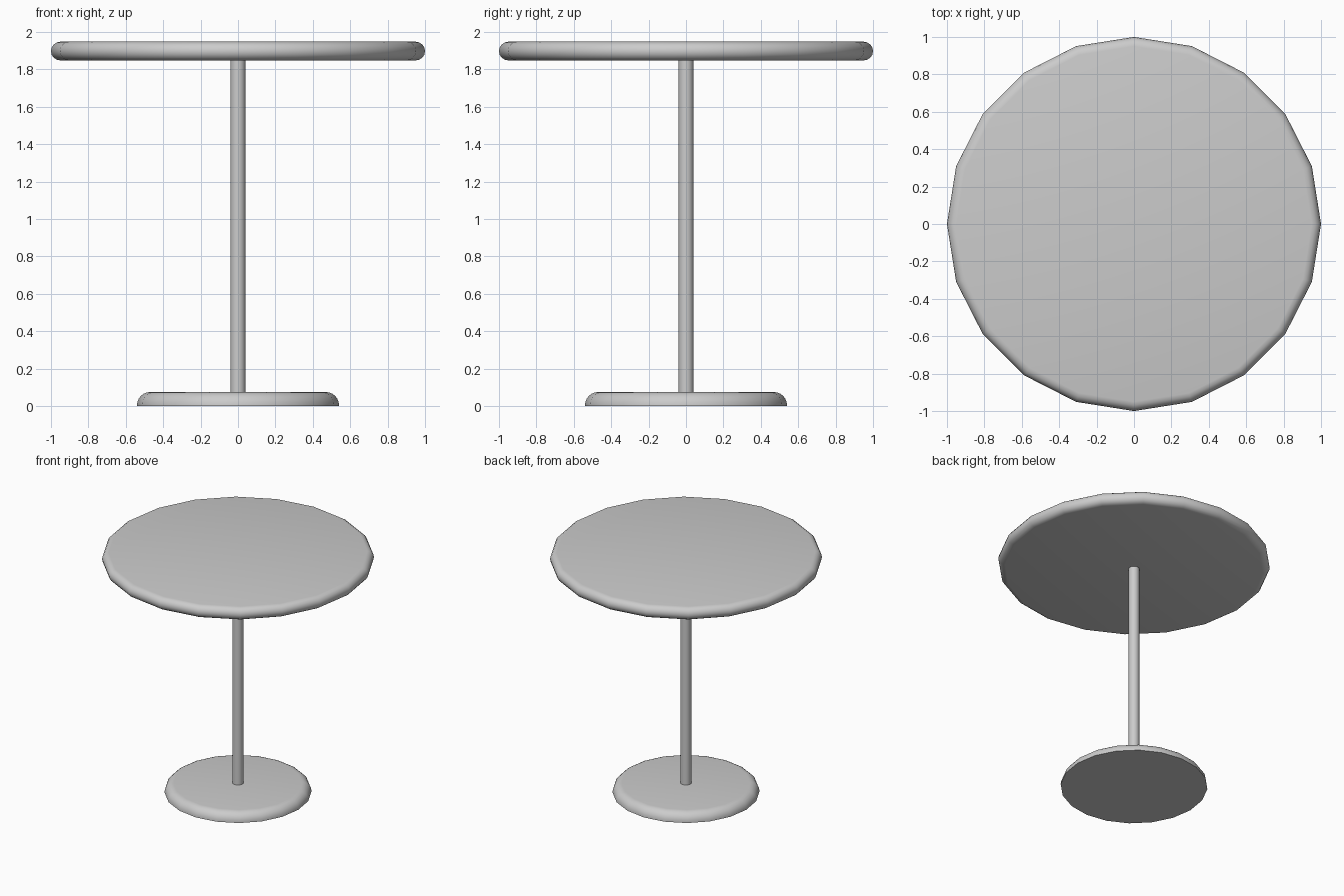
import bpy, bmesh
from math import sin, cos, pi, radians

if "Cube" in bpy.data.objects:
    bpy.data.objects.remove(bpy.data.objects["Cube"])


def arc(cx, cz, r, a0, a1, n):
    """Points on a quarter or half round, in (radius, height)."""
    angles = [radians(a0 + (a1 - a0) * i / n) for i in range(n + 1)]
    return [(cx + r * cos(a), cz + r * sin(a)) for a in angles]


def lathe(name, profile, sides=20):
    """Turn a bottom-to-top profile round the z axis and cap both ends."""
    bm = bmesh.new()
    rings = [[bm.verts.new((r * cos(2 * pi * i / sides), r * sin(2 * pi * i / sides), z))
              for i in range(sides)] for r, z in profile]
    for low, high in zip(rings, rings[1:]):
        for i in range(sides):
            j = (i + 1) % sides
            bm.faces.new((low[i], low[j], high[j], high[i]))
    bm.faces.new(rings[0][::-1])
    bm.faces.new(rings[-1])
    mesh = bpy.data.meshes.new(name)
    bm.to_mesh(mesh)
    bm.free()
    obj = bpy.data.objects.new(name, mesh)
    bpy.context.collection.objects.link(obj)
    bpy.ops.object.select_all(action='DESELECT')
    obj.select_set(True)
    bpy.context.view_layer.objects.active = obj
    bpy.ops.object.shade_smooth_by_angle(angle=radians(30))
    return obj


# Foot disc with a rounded upper edge
lathe("base", [(0.54, 0.0)] + arc(0.47, 0.005, 0.07, 0, 90, 6))

# Central post
lathe("post", [(0.04, 0.07), (0.04, 1.855)])

# Round top with a bullnose edge
lathe("table_top", arc(0.95, 1.898, 0.05, -90, 90, 8))
